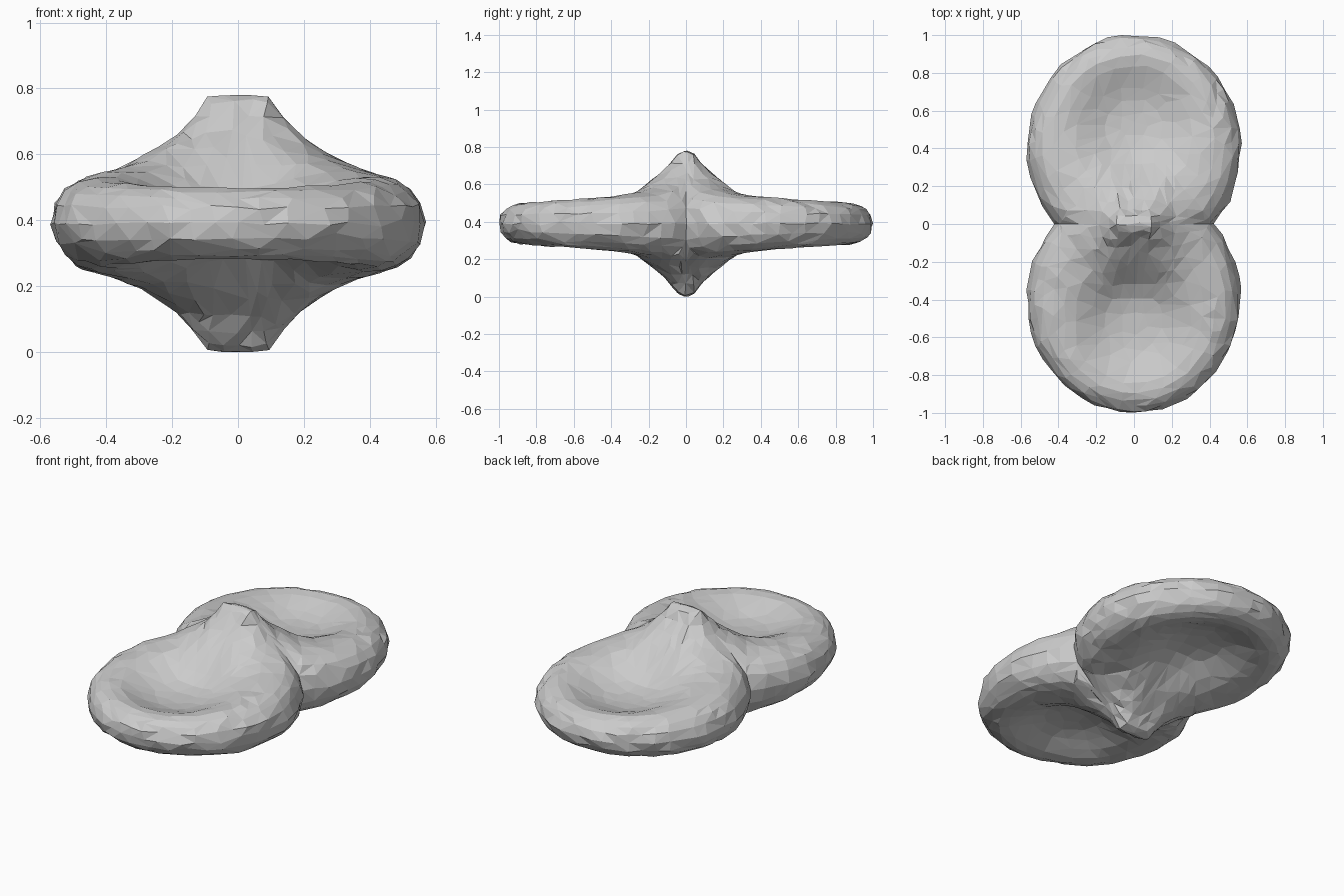
import bpy, bmesh, math, random

if "Cube" in bpy.data.objects:
    bpy.data.objects.remove(bpy.data.objects["Cube"])

random.seed(4)
MID = 0.39                       # height of the mirror plane
CY, A, B = 0.40, 0.565, 0.60     # outline ellipse of one lobe
HUB = (0.0, 0.54)                # centre of the dimple

# half thickness against distance from the central peak
PROFILE = [(0, .39), (.035, .382), (.06, .345), (.1, .30), (.15, .262), (.2, .235),
           (.3, .187), (.4, .165), (.55, .146), (.7, .132), (.9, .118), (1.2, .105)]


def lookup(v):
    for (a, p), (b, q) in zip(PROFILE, PROFILE[1:]):
        if v <= b:
            return p + (q - p) * (v - a) / (b - a)
    return PROFILE[-1][1]


def half_thickness(x, y):
    e = math.hypot(x / A, (y - CY) / B)
    d = max(0.0, 1 - e) * 0.57
    edge = math.sqrt(max(0.0, 1 - max(0.0, 1 - d / 0.13) ** 2))
    r = math.hypot(x, y - HUB[1])
    dimple = 1 - 0.72 * math.exp(-(r / 0.27) ** 3.3)
    return lookup(math.hypot(1.2 * max(abs(x) - 0.07, 0), y)) * edge * dimple


# boundary of one lobe: straight seam, then the round outer edge
border = [(x, 0.0) for x in (-.39, -.32, -.25, -.19, -.14, -.095, -.045, 0,
                             .045, .095, .14, .19, .25, .32, .39)]
start = math.asin(-CY / B)
N = 36
for i in range(N + 1):
    a = start + (math.pi - 2 * start) * i / N
    border.append((A * math.cos(a), max(0.0, CY + B * math.sin(a))))
STEPS = [.13, .27, .41, .54, .66, .77, .86, .925, .975, 1.0]

bm = bmesh.new()


def lobe_side(sy, sz):
    """One face (top or bottom) of one lobe as a fan of rings."""
    def vert(x, y):
        return bm.verts.new((x, sy * y, MID + sz * half_thickness(x, y)))
    hub = vert(*HUB)
    rings = [[vert(HUB[0] + (x - HUB[0]) * t, HUB[1] + (y - HUB[1]) * t)
              for x, y in border] for t in STEPS]
    n = len(border)
    for i in range(n):
        j = (i + 1) % n
        bm.faces.new((hub, rings[0][i], rings[0][j]))
        for a, b in zip(rings, rings[1:]):
            bm.faces.new((a[i], b[i], b[j], a[j]))


for sy in (1, -1):
    for sz in (1, -1):
        lobe_side(sy, sz)
bmesh.ops.remove_doubles(bm, verts=bm.verts[:], dist=0.002)

# slight hand-sculpted unevenness, fading out towards the dimple centres
for v in bm.verts:
    r = math.hypot(v.co.x, abs(v.co.y) - HUB[1])
    k = 0.002 if abs(v.co.y) < 0.03 else 0.008 * min(1, r / 0.45) ** 2
    v.co.x += random.uniform(-k, k)
    v.co.y += random.uniform(-k, k)
    v.co.z += random.uniform(-k, k) * 0.6
    v.co.y = max(-1, min(1, v.co.y))
    v.co.z = max(0, min(0.78, v.co.z))
bmesh.ops.triangulate(bm, faces=bm.faces[:])
bmesh.ops.recalc_face_normals(bm, faces=bm.faces[:])

mesh = bpy.data.meshes.new("dividing_cell")
bm.to_mesh(mesh)
bm.free()
cell = bpy.data.objects.new("dividing_cell", mesh)
bpy.context.collection.objects.link(cell)

# irregular low-poly facets
dec = cell.modifiers.new("facets", 'DECIMATE')
dec.ratio = 0.45
